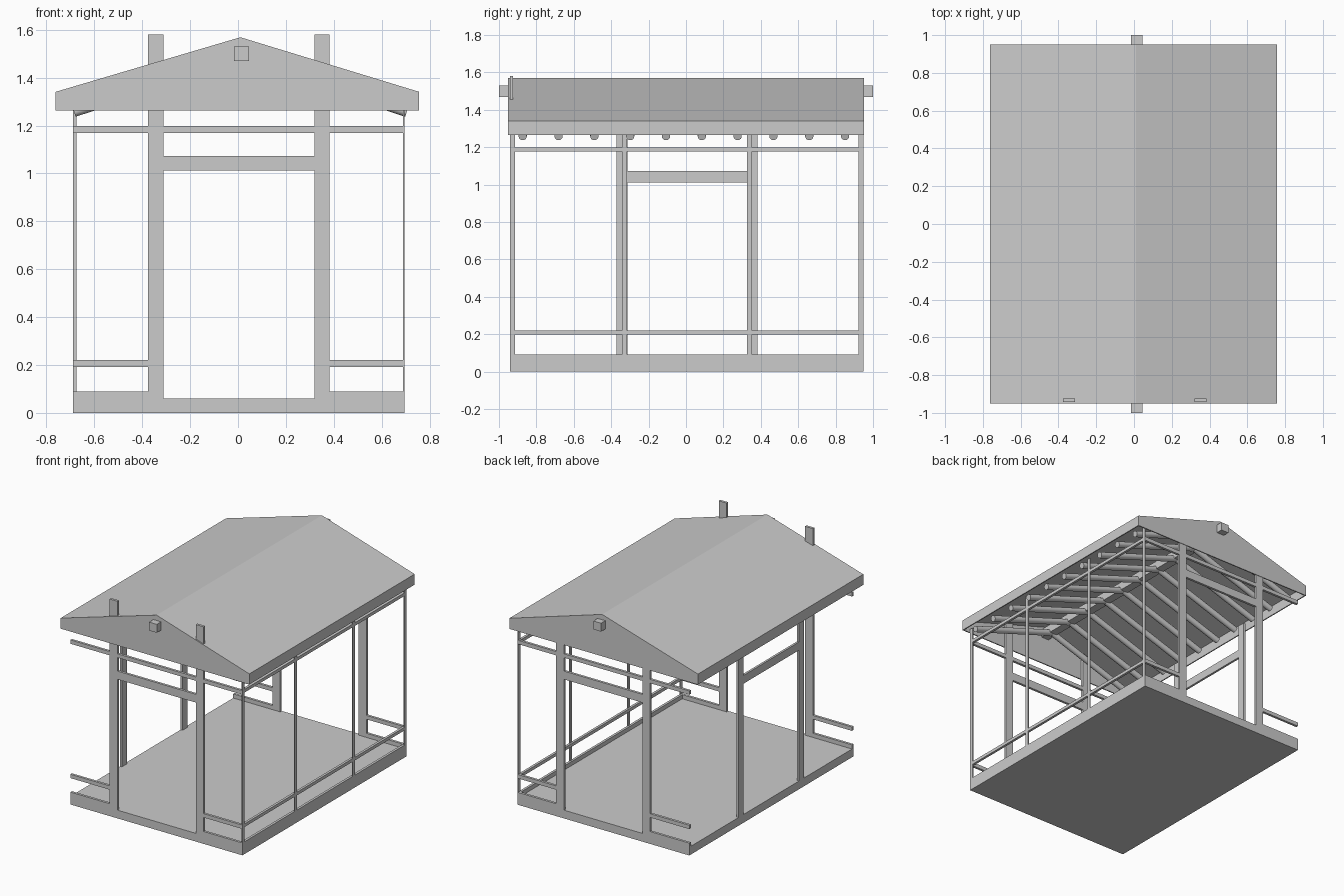
import bpy, bmesh, math
from mathutils import Vector

if "Cube" in bpy.data.objects:
    bpy.data.objects.remove(bpy.data.objects["Cube"])


def make_object(name, bm):
    mesh = bpy.data.meshes.new(name)
    bmesh.ops.recalc_face_normals(bm, faces=bm.faces)
    bm.to_mesh(mesh)
    bm.free()
    ob = bpy.data.objects.new(name, mesh)
    bpy.context.collection.objects.link(ob)
    return ob


def box(name, x, y, z):
    """Box from (min, max) ranges on each axis."""
    bm = bmesh.new()
    bmesh.ops.create_cube(bm, size=1)
    for v in bm.verts:
        v.co = Vector([r[0] if c < 0 else r[1] for c, r in zip(v.co, (x, y, z))])
    return make_object(name, bm)


def span(a, b):
    return (min(a, b), max(a, b))


L, R, F, B = -0.69, 0.695, -0.942, 0.948   # outer faces of the frame
PL, PR = (-0.375, -0.312), (0.32, 0.383)   # door posts on the end walls

# Floor
box("floor", (L, R), (F, B), (0, 0.06))

# Front and back walls: door posts, lintel, rails and sills
for side, edge, inward, top in (("front", F, 1, 1.58), ("back", B, -1, 1.42)):
    thin = span(edge, edge + inward * 0.018)
    for tag, px in (("left", PL), ("right", PR)):
        box(f"{side}_{tag}_post", px, thin, (0, top))
    box(f"{side}_lintel", (PL[1], PR[0]), thin, (1.012, 1.072))
    box(f"{side}_top_rail", (L, R), thin, (1.17, 1.198))
    for tag, rx in (("left", (L, PL[0])), ("right", (PR[1], R))):
        box(f"{side}_{tag}_low_rail", rx, thin, (0.192, 0.22))
        box(f"{side}_{tag}_sill", rx, thin, (0.06, 0.09))

# Left wall: door posts and lintel only
for tag, py in (("front", (-0.371, -0.314)), ("back", (0.325, 0.382))):
    box(f"left_wall_{tag}_post", (L, L + 0.016), py, (0, 1.264))
box("left_wall_lintel", (L, L + 0.016), (-0.314, 0.325), (1.012, 1.072))

# Right wall: slim uprights, rails and sill
for i, y in enumerate((F, -0.342, 0.325, B - 0.027)):
    box(f"right_wall_upright_{i + 1}", (R - 0.006, R), (y, y + 0.027), (0.06, 1.29))
for tag, z in (("sill", (0.06, 0.09)), ("low_rail", (0.197, 0.22)),
               ("top_rail", (1.176, 1.199))):
    box(f"right_wall_{tag}", (R - 0.018, R), (F, B), z)

# Roof: gabled shell, open underneath
profile = [(-0.762, 1.264), (-0.762, 1.341), (0.0, 1.568), (0.01, 1.569),
           (0.757, 1.341), (0.757, 1.264)]
profile.pop(2)
bm = bmesh.new()
rings = [[bm.verts.new((x, y, z)) for x, z in profile] for y in (-0.951, 0.951)]
for ring in rings:
    bm.faces.new(ring)
for i in range(len(profile) - 1):
    bm.faces.new((rings[0][i], rings[0][i + 1], rings[1][i + 1], rings[1][i]))
roof = make_object("roof", bm)
# Make sure the shell faces outwards before thickening inwards
if sum(p.normal.z for p in roof.data.polygons) < 0:
    roof.data.flip_normals()
shell = roof.modifiers.new("thickness", 'SOLIDIFY')
shell.thickness, shell.offset, shell.use_even_offset = 0.008, -1, True

# Ridge beam
box("ridge_beam", (-0.016, 0.046), (-1, 1), (1.469, 1.53))

# Round rafters down both slopes
ridge = Vector((0.012, 0, 1.485))
for tag, x in (("left", -0.685), ("right", 0.705)):
    foot = Vector((x, 0, 1.258))
    d = ridge - foot
    for i in range(10):
        bpy.ops.mesh.primitive_cylinder_add(
            vertices=20, radius=0.022, depth=d.length,
            location=(ridge + foot) / 2 + Vector((0, -0.873 + 0.1915 * i, 0)),
            rotation=d.to_track_quat('Z', 'Y').to_euler())
        ob = bpy.context.object
        ob.name = f"{tag}_rafter_{i + 1}"
        bpy.ops.object.shade_smooth_by_angle(angle=math.radians(40))
